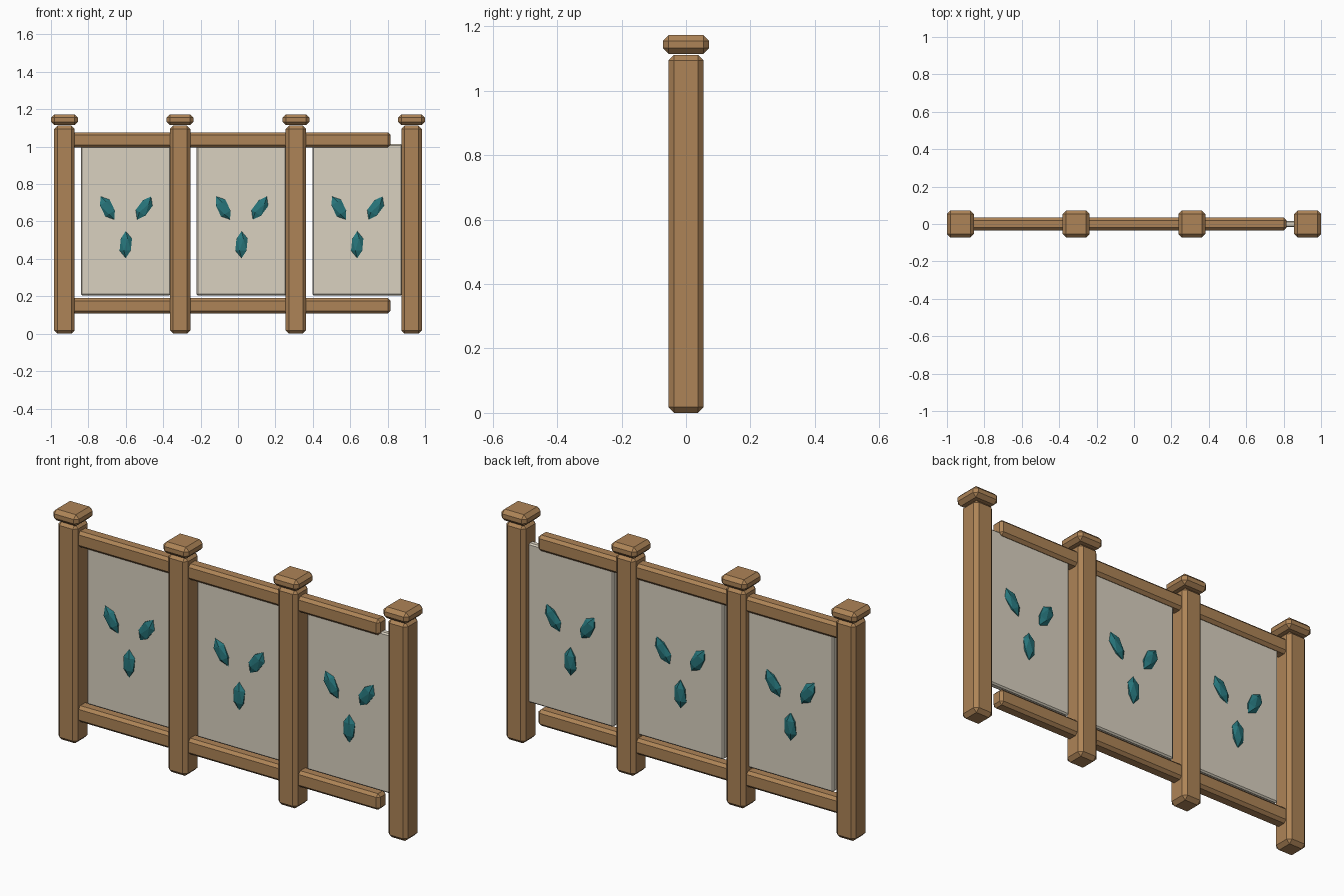
import bpy, bmesh, math
from mathutils import Matrix, Euler

if "Cube" in bpy.data.objects:
    bpy.data.objects.remove(bpy.data.objects["Cube"])


def material(name, rgb):
    m = bpy.data.materials.new(name)
    m.diffuse_color = (*rgb, 1)
    m.use_nodes = True
    m.node_tree.nodes["Principled BSDF"].inputs["Base Color"].default_value = m.diffuse_color
    return m


WOOD = material("wood", (0.42, 0.23, 0.095))
PAPER = material("panel_cream", (0.70, 0.64, 0.53))
TEAL = material("leaf_teal", (0.02, 0.18, 0.20))


def add_object(name, bm, mat):
    me = bpy.data.meshes.new(name)
    bm.to_mesh(me)
    bm.free()
    me.materials.append(mat)
    ob = bpy.data.objects.new(name, me)
    bpy.context.collection.objects.link(ob)
    return ob


def block(name, x, y, z, chamfer, mat):
    """Chamfered box from (min, max) pairs on each axis."""
    bm = bmesh.new()
    size = [b - a for a, b in (x, y, z)]
    mid = [(a + b) / 2 for a, b in (x, y, z)]
    bmesh.ops.create_cube(bm, size=1, matrix=Matrix.LocRotScale(mid, None, size))
    bmesh.ops.bevel(bm, geom=bm.edges[:], offset=chamfer, segments=1,
                    profile=0.5, affect='EDGES')
    return add_object(name, bm, mat)


def leaf(name, x, y, z, tilt):
    """Faceted, stretched gem lying on the panel face."""
    bm = bmesh.new()
    bmesh.ops.create_icosphere(bm, subdivisions=1, radius=1)
    bm.transform(Matrix.LocRotScale((x, y, z), Euler((0, math.radians(tilt), 0)),
                                    (0.037, 0.018, 0.072)))
    return add_object(name, bm, TEAL)


SPACING = 0.6187
FIRST = -1.5 * SPACING

# posts with caps
for i in range(4):
    x = FIRST + i * SPACING
    block(f"post_{i}", (x - 0.055, x + 0.055), (-0.055, 0.055), (0, 1.112), 0.018, WOOD)
    block(f"post_cap_{i}", (x - 0.072, x + 0.072), (-0.072, 0.072), (1.115, 1.173), 0.018, WOOD)

# rails, stopping short of the last post
for name, z in (("bottom_rail", (0.108, 0.19)), ("top_rail", (0.996, 1.077))):
    block(name, (-0.93, 0.815), (-0.034, 0.034), z, 0.014, WOOD)

# panels with three leaves on both faces
for i in range(3):
    c = -0.6 + i * SPACING
    block(f"panel_{i}", (c - 0.24, c + 0.24), (-0.017, 0.017), (0.204, 1.014), 0.007, PAPER)
    for side in (-1, 1):
        face = "front" if side < 0 else "back"
        for j, (dx, z, tilt) in enumerate(((0, 0.476, 0), (-0.098, 0.672, -31), (0.098, 0.672, 31))):
            leaf(f"leaf_{face}_{i}_{j}", c + dx, side * 0.017, z, tilt)
